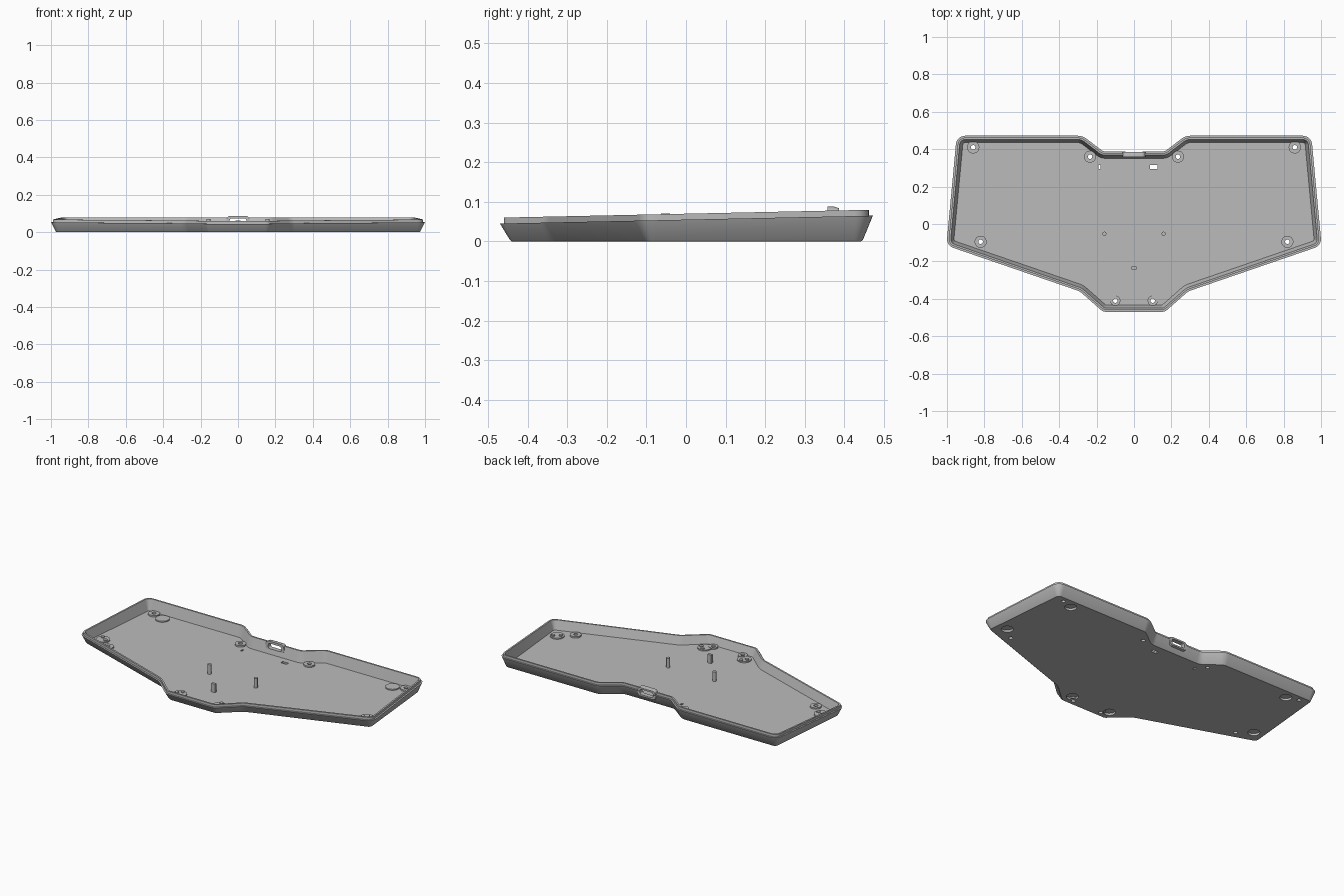
import bpy, bmesh, math
from mathutils import Vector, Matrix

old = bpy.data.objects.get("Cube")
if old:
    bpy.data.objects.remove(old, do_unlink=True)

grey = bpy.data.materials.new("plain_grey")
grey.use_nodes = True
grey.diffuse_color = (0.5, 0.5, 0.5, 1)
grey.node_tree.nodes["Principled BSDF"].inputs["Base Color"].default_value = (0.5, 0.5, 0.5, 1)


def finish(name, bm):
    bmesh.ops.remove_doubles(bm, verts=bm.verts, dist=1e-6)
    bmesh.ops.recalc_face_normals(bm, faces=bm.faces)
    mesh = bpy.data.meshes.new(name)
    bm.to_mesh(mesh)
    bm.free()
    mesh.materials.append(grey)
    obj = bpy.data.objects.new(name, mesh)
    bpy.context.collection.objects.link(obj)
    return obj


def smooth(obj):
    bpy.ops.object.select_all(action="DESELECT")
    obj.select_set(True)
    bpy.context.view_layer.objects.active = obj
    bpy.ops.object.shade_smooth_by_angle(angle=math.radians(30))


def rounded(corners, d=0.0, steps=6):
    """Inset a counter-clockwise (x, y, radius) outline by d and round its corners."""
    pts = [Vector(c[:2]) for c in corners]
    out = []
    for i, p in enumerate(pts):
        d1 = (p - pts[i - 1]).normalized()
        d2 = (pts[(i + 1) % len(pts)] - p).normalized()
        n1, n2 = Vector((-d1.y, d1.x)), Vector((-d2.y, d2.x))
        v = p + (n1 + n2) * d / (1 + n1.dot(n2))
        turn = math.atan2(d1.x * d2.y - d1.y * d2.x, d1.dot(d2))
        sign = 1 if turn > 0 else -1
        r = max(corners[i][2] - sign * d, 0.012)
        start = v - d1 * r * math.tan(abs(turn) / 2)
        centre = start + n1 * r * sign
        for k in range(steps + 1):
            out.append(centre + Matrix.Rotation(turn * k / steps, 2) @ (start - centre))
    return out


def loft(bm, rings, closed=False):
    loops = [[bm.verts.new(p) for p in ring] for ring in rings]
    n = len(loops[0])
    pairs = list(zip(loops, loops[1:]))
    if closed:
        pairs.append((loops[-1], loops[0]))
    else:
        bm.faces.new(loops[0])
        bm.faces.new(loops[-1])
    for a, b in pairs:
        for i in range(n):
            j = (i + 1) % n
            bm.faces.new((a[i], a[j], b[j], b[i]))


def lathe(name, x, y, profile, closed=False, sides=32):
    bm = bmesh.new()
    angles = [2 * math.pi * i / sides for i in range(sides)]
    loft(bm, [[(x + r * math.cos(a), y + r * math.sin(a), z) for a in angles]
              for r, z in profile], closed)
    obj = finish(name, bm)
    smooth(obj)
    return obj


def slab(bm, x, y, z, sx, sy, sz):
    bmesh.ops.create_cube(bm, size=1, matrix=Matrix.Translation((x, y, z))
                          @ Matrix.Diagonal((sx, sy, sz, 1)))


def port_ring(w, h, r, y):
    z = 0.058
    box = [(-w, -h, r), (w, -h, r), (w, h, r), (-w, h, r)]
    return [(p.x, y, z + p.y) for p in rounded(box)]


# Outline of the case, right half mirrored
half = [(0.165, -0.47, 0.05), (0.29, -0.36, 0.08), (1.003, -0.115, 0.05),
        (0.948, 0.472, 0.05), (0.275, 0.472, 0.08), (0.165, 0.388, 0.04)]
outline = half + [(-x, y, r) for x, y, r in reversed(half)]
FLOOR = 0.012


def ledge(y):
    return 0.055 + 0.0213 * y


# Tray: flared wall, stepped sloping rim, sunken floor
bm = bmesh.new()
levels = [(0.03, 0, 0), (0.025, 0.004, 0), (0, 0, 1), (0.01, 0, 1),
          (0.01, 0.015, 1), (0.02, 0.015, 1), (0.037, FLOOR, 0)]
loft(bm, [[(p.x, p.y, z + slope * ledge(p.y)) for p in rounded(outline, d)]
          for d, z, slope in levels])
tray = finish("tray", bm)

# Openings: screw holes, foot recesses, slots and connector port
screws = [(0.86, 0.41, 0.033), (0.235, 0.36, 0.032), (0.82, -0.095, 0.032), (0.1, -0.41, 0.027)]
feet = [(0.785, 0.385), (0.9, -0.03), (0.135, -0.375)]
cut = bmesh.new()
for s in (-1, 1):
    for x, y, r in [(x, y, 0.012) for x, y, _ in screws] + [(x, y, 0.034) for x, y in feet]:
        bmesh.ops.create_cone(cut, cap_ends=True, segments=32, radius1=r, radius2=r,
                              depth=0.04, matrix=Matrix.Translation((s * x, y, 0.005)))
slab(cut, 0.105, 0.305, 0, 0.04, 0.02, 0.06)
slab(cut, -0.185, 0.305, 0, 0.012, 0.02, 0.06)
loft(cut, [port_ring(0.045, 0.016, 0.012, y) for y in (0.3, 0.45)])
cutter = finish("opening_cutter", cut)
cutter.hide_render = True
mod = tray.modifiers.new("openings", "BOOLEAN")
mod.operation = "DIFFERENCE"
mod.solver = "EXACT"
mod.object = cutter
smooth(tray)
bpy.ops.object.modifier_apply(modifier=mod.name)
bpy.data.objects.remove(cutter, do_unlink=True)
smooth(tray)

# Connector frame in the rear notch
bm = bmesh.new()
loft(bm, [port_ring(0.062, 0.026, 0.02, 0.386), port_ring(0.062, 0.03, 0.022, 0.374),
          port_ring(0.062, 0.03, 0.022, 0.358), port_ring(0.045, 0.016, 0.012, 0.358),
          port_ring(0.045, 0.016, 0.012, 0.386)], closed=True)
smooth(finish("connector_frame", bm))

for s, side in ((1, "left"), (-1, "right")):
    # Screw bosses
    for i, (x, y, r) in enumerate(screws):
        lathe(f"screw_boss_{side}_{i}", s * x, y,
              [(0.012, 0.006), (r, 0.006), (r, 0.021), (0.012, 0.021)], closed=True)
    # Foot cups, open underneath
    for i, (x, y) in enumerate(feet):
        lathe(f"foot_cup_{side}_{i}", s * x, y,
              [(0, 0.013), (0.034, 0.013), (0.034, 0.008), (0.04, 0.008),
               (0.04, 0.019), (0, 0.019)], closed=True)
    # Small locating pegs on the cups
    for i, (x, y) in enumerate([(0.915, -0.012), (0.88, -0.036), (0.132, -0.35), (0.156, -0.374)]):
        lathe(f"locating_peg_{side}_{i}", s * x, y, [(0.011, 0.015), (0.011, 0.025)], sides=20)
    # Support posts
    lathe(f"support_post_{side}", s * 0.158, -0.052, [(0.011, 0.008), (0.011, 0.071)], sides=20)

# Front support post
bm = bmesh.new()
slab(bm, 0, -0.235, 0.036, 0.025, 0.016, 0.056)
finish("support_post_front", bm)
